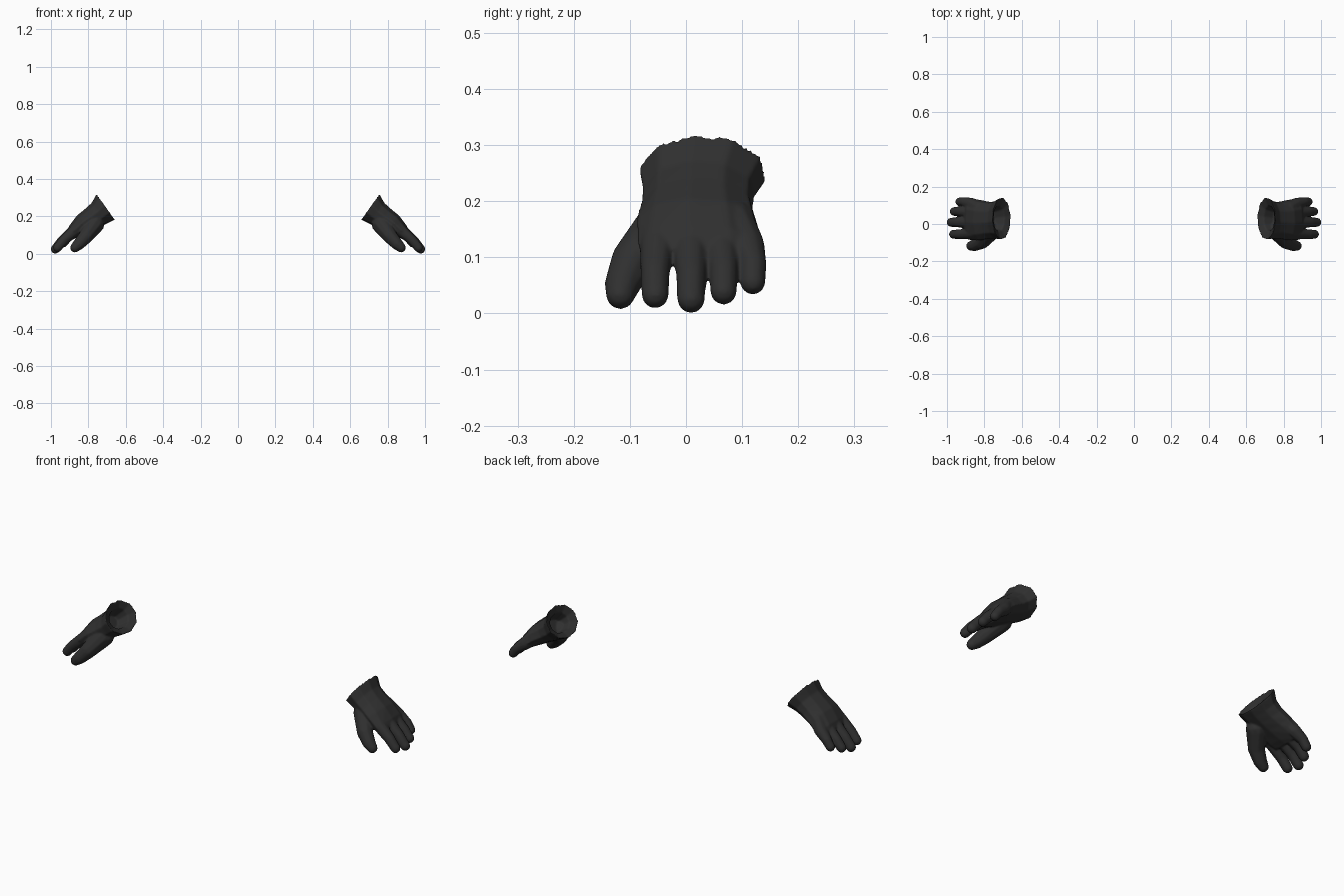
import bpy, bmesh, math
from mathutils import Vector

if "Cube" in bpy.data.objects:
    bpy.data.objects.remove(bpy.data.objects["Cube"])

black = bpy.data.materials.new("soft black")
black.diffuse_color = (0.029, 0.029, 0.029, 1)
black.use_nodes = True
black.node_tree.nodes["Principled BSDF"].inputs["Base Color"].default_value = black.diffuse_color

SIDES = 10
bm = bmesh.new()


def loft(sections):
    """Closed loft through ten-sided ellipses: (x, y, z, half width, half thickness, tilt)."""
    rings = []
    for x, y, z, w, t, tilt in sections:
        a = math.radians(tilt)
        n = Vector((math.cos(a), 0, math.sin(a)))
        ring = []
        for k in range(SIDES):
            p = math.radians(26 + 360 / SIDES * k)
            ring.append(bm.verts.new(Vector((x, y, z)) + Vector((0, w * math.cos(p), 0)) + n * t * math.sin(p)))
        rings.append(ring)
    for a, b in zip(rings, rings[1:]):
        for k in range(SIDES):
            j = (k + 1) % SIDES
            bm.faces.new((a[k], a[j], b[j], b[k]))
    bm.faces.new(rings[0][::-1])
    bm.faces.new(rings[-1])


def finger(balls):
    """Tapering finger: hulls around consecutive balls (x, y, z, radius)."""
    for pair in zip(balls, balls[1:]):
        part = bmesh.new()
        for x, y, z, r in pair:
            new = bmesh.ops.create_icosphere(part, subdivisions=2, radius=r)["verts"]
            bmesh.ops.translate(part, verts=new, vec=(x, y, z))
        res = bmesh.ops.convex_hull(part, input=part.verts[:])
        junk = [g for g in res["geom_interior"] if isinstance(g, bmesh.types.BMVert)]
        bmesh.ops.delete(part, geom=junk, context='VERTS')
        bmesh.ops.recalc_face_normals(part, faces=part.faces[:])
        tmp = bpy.data.meshes.new("part")
        part.to_mesh(tmp)
        part.free()
        bm.from_mesh(tmp)
        bpy.data.meshes.remove(tmp)


# hollow of the cuff, flared rim, wrist and palm
loft([
    (0.768, 0.025, 0.203, 0.055, 0.038, 53),
    (0.722, 0.030, 0.240, 0.070, 0.050, 54.6),
    (0.706, 0.030, 0.252, 0.116, 0.086, 54.6),
    (0.741, 0.022, 0.217, 0.101, 0.070, 53),
    (0.777, 0.020, 0.192, 0.101, 0.064, 49),
    (0.822, 0.020, 0.163, 0.110, 0.058, 46),
    (0.870, 0.025, 0.123, 0.114, 0.043, 43),
    (0.893, 0.028, 0.100, 0.108, 0.028, 42),
])

# four fingers: knuckle y, then tip position
for ky, tx, ty, tz, r in [(-0.050, 0.965, -0.055, 0.033, 0.0245),
                          (0.008, 0.977, 0.009, 0.025, 0.0250),
                          (0.062, 0.962, 0.067, 0.039, 0.0240),
                          (0.107, 0.933, 0.119, 0.056, 0.0230)]:
    kx, kz = 0.878 - 0.12 * abs(ky - 0.01), 0.124
    finger([(0.83, ky * 0.8, 0.166, 0.036),
            (kx, ky, kz, 0.033),
            (kx * 0.4 + tx * 0.6 + 0.004, ty, kz * 0.4 + tz * 0.6 + 0.004, r + 0.002),
            (tx, ty, tz, r)])

# thumb
finger([(0.765, -0.035, 0.160, 0.052),
        (0.812, -0.094, 0.095, 0.040),
        (0.848, -0.112, 0.055, 0.033),
        (0.872, -0.117, 0.033, 0.026)])

bmesh.ops.recalc_face_normals(bm, faces=bm.faces[:])
mesh = bpy.data.meshes.new("gloves")
bm.to_mesh(mesh)
bm.free()
mesh.materials.append(black)
gloves = bpy.data.objects.new("gloves", mesh)
bpy.context.collection.objects.link(gloves)
bpy.context.view_layer.objects.active = gloves
gloves.select_set(True)

# fuse the parts into one skin, soften it, mirror for the other hand
fuse = gloves.modifiers.new("fuse", 'REMESH')
fuse.mode = 'VOXEL'
fuse.voxel_size = 0.004
fuse.use_smooth_shade = True
soft = gloves.modifiers.new("soften", 'SMOOTH')
soft.factor = 0.5
soft.iterations = 8
pair = gloves.modifiers.new("pair", 'MIRROR')
pair.use_mirror_merge = False
for name in ("fuse", "soften", "pair"):
    bpy.ops.object.modifier_apply(modifier=name)
bpy.ops.object.shade_smooth_by_angle(angle=math.radians(50))
